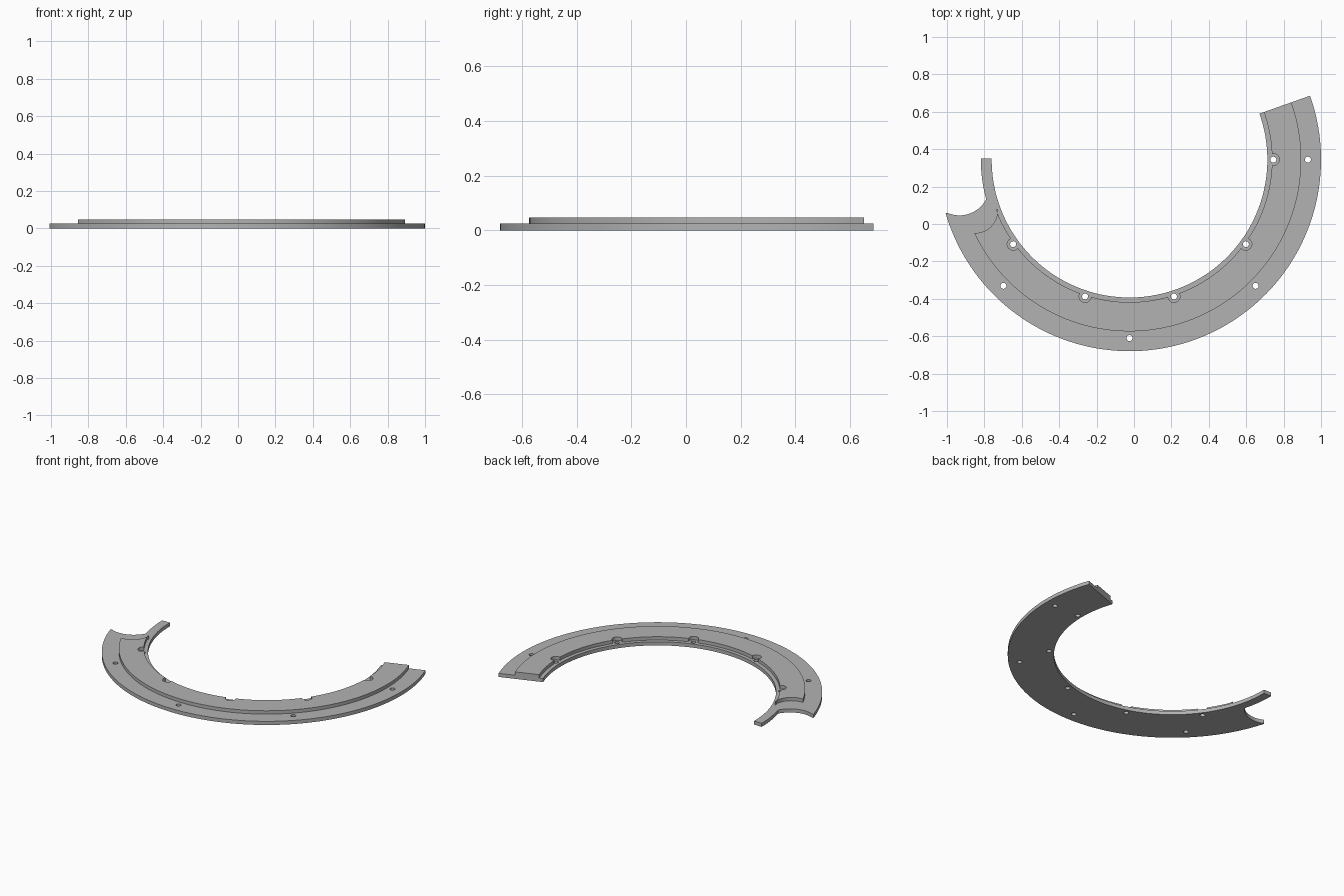
import bpy, bmesh
from math import cos, sin, radians, degrees, acos

cube = bpy.data.objects.get("Cube")
if cube:
    bpy.data.objects.remove(cube)

CENTRE = (-0.024, 0.344)      # centre of the ring
FLANGE_TOP, RING_TOP = 0.025, 0.048
PIN_R, POCKET_R = 0.769, 0.032
PIN_ANGLES = [-144, -108, -72, -36, 0]
BOLT_ANGLES = [-135, -90, -45, 0]

grey = bpy.data.materials.new("metal grey")
grey.use_nodes = True
colour = (0.45, 0.45, 0.45, 1)
grey.diffuse_color = colour
grey.node_tree.nodes["Principled BSDF"].inputs["Base Color"].default_value = colour


def polar(r, a, c=CENTRE):
    return (c[0] + r * cos(radians(a)), c[1] + r * sin(radians(a)))


def arc(r, start, end, c=CENTRE, step=2):
    n = max(1, round(abs(end - start) / step))
    return [polar(r, start + (end - start) * i / n, c) for i in range(n + 1)]


def circle(r, c):
    return arc(r, 0, 360, c, 15)[:-1]


def plate(name, outlines, bottom, top):
    """Extrude an outline with holes into a solid plate."""
    curve = bpy.data.curves.new(name, "CURVE")
    curve.dimensions = "2D"
    curve.fill_mode = "BOTH"
    curve.extrude = (top - bottom) / 2
    for points in outlines:
        spline = curve.splines.new("POLY")
        spline.points.add(len(points) - 1)
        for p, (x, y) in zip(spline.points, points):
            p.co = (x, y, 0, 1)
        spline.use_cyclic_u = True
    obj = bpy.data.objects.new(name, curve)
    bpy.context.collection.objects.link(obj)
    bpy.ops.object.select_all(action="DESELECT")
    obj.select_set(True)
    bpy.context.view_layer.objects.active = obj
    bpy.ops.object.convert(target="MESH")
    obj = bpy.context.object
    bm = bmesh.new()
    bm.from_mesh(obj.data)
    bmesh.ops.remove_doubles(bm, verts=bm.verts, dist=0.0001)
    bmesh.ops.translate(bm, verts=bm.verts, vec=(0, 0, (top + bottom) / 2))
    bmesh.ops.recalc_face_normals(bm, faces=bm.faces)
    bm.to_mesh(obj.data)
    bm.free()
    obj.data.materials.clear()
    obj.data.materials.append(grey)
    bpy.ops.object.shade_smooth_by_angle(angle=radians(30))
    return obj


# Flat flange: outer edge, round scoop, narrow tail, inner edge, plus holes
flange = arc(1.024, 19.5, -163.8)
flange += arc(0.16, 246, 326, (-0.933, 0.206), 5)
flange += arc(0.795, -164.5, -180.4)
flange += arc(0.737, -180.4, 19.5)
holes = [circle(0.016, polar(PIN_R, a)) for a in PIN_ANGLES]
holes += [circle(0.016, polar(0.954, a)) for a in BOLT_ANGLES]
plate("flange", [flange] + holes, 0, FLANGE_TOP)

# Raised ring: round cut at the left end, half-round pockets along the inside
INNER = 0.762
ring = arc(0.918, 19.5, -154.8)
ring += arc(0.118, 268, 365, (-0.848, 0.07), 5)
half = degrees(acos((PIN_R**2 + INNER**2 - POCKET_R**2) / (2 * PIN_R * INNER)))
swing = degrees(acos((PIN_R**2 + POCKET_R**2 - INNER**2) / (2 * PIN_R * POCKET_R)))
last = -159.5
for a in PIN_ANGLES:
    ring += arc(INNER, last, a - half)
    ring += arc(POCKET_R, a + 180 + swing, a + 540 - swing, polar(PIN_R, a), 12)[1:-1]
    last = a + half
ring += arc(INNER, last, 19.5)
plate("raised_ring", [ring], FLANGE_TOP - 0.003, RING_TOP)
